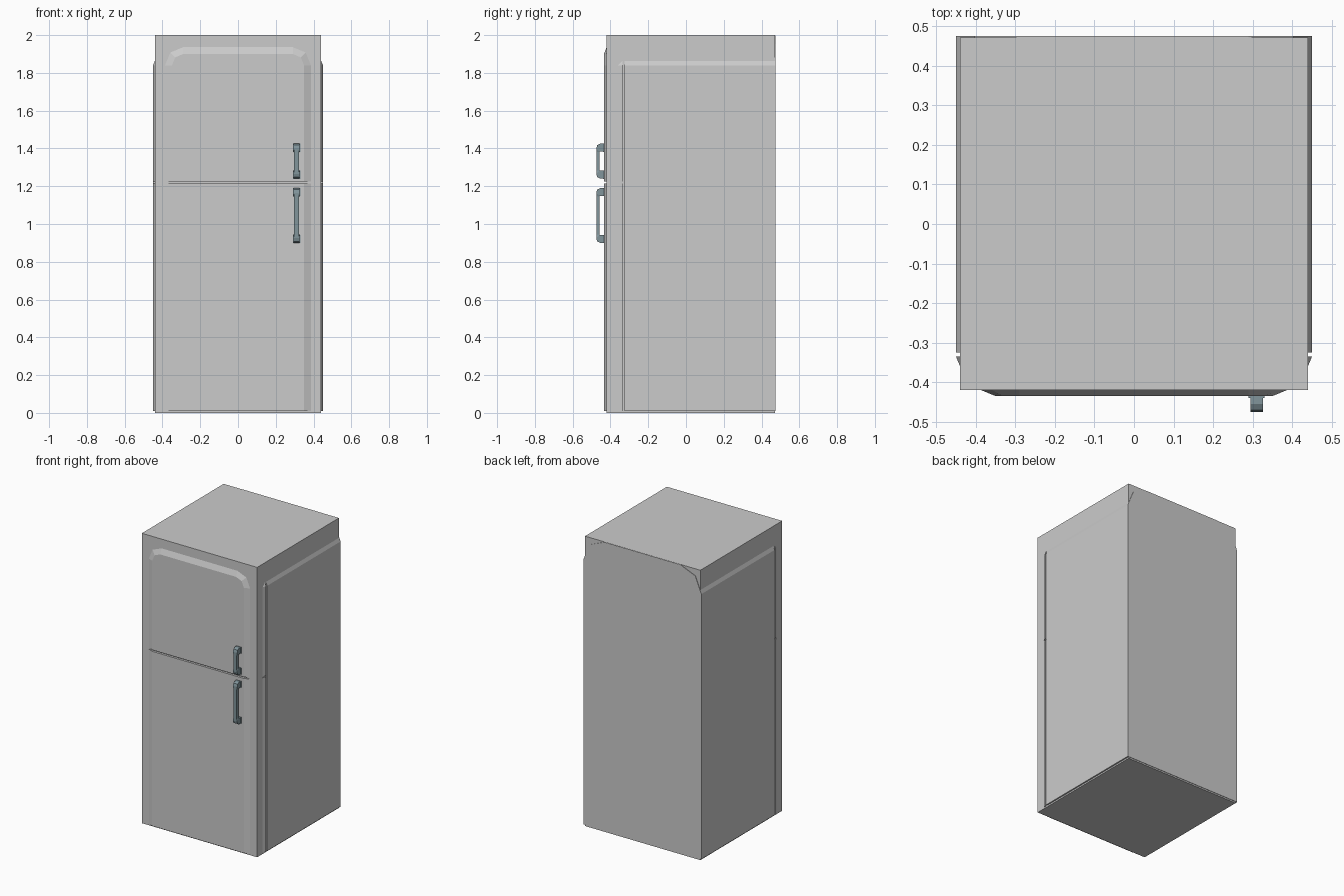
import bpy, bmesh
from math import sin, cos, pi

if "Cube" in bpy.data.objects:
    bpy.data.objects.remove(bpy.data.objects["Cube"])


def loft(name, rings, mat=None, closed_caps=True):
    """Skin a list of equal-length vertex rings and cap both ends."""
    bm = bmesh.new()
    vr = [[bm.verts.new(p) for p in ring] for ring in rings]
    n = len(rings[0])
    for a, b in zip(vr, vr[1:]):
        for i in range(n):
            j = (i + 1) % n
            bm.faces.new((a[i], a[j], b[j], b[i]))
    bm.faces.new(vr[0])
    bm.faces.new(vr[-1])
    bmesh.ops.recalc_face_normals(bm, faces=bm.faces)
    me = bpy.data.meshes.new(name)
    bm.to_mesh(me)
    bm.free()
    ob = bpy.data.objects.new(name, me)
    bpy.context.collection.objects.link(ob)
    if mat:
        me.materials.append(mat)
    return ob


def outline(y, inset, z0, z1, radius=0.0):
    """Front-view outline; the top corners are rounded when radius > 0."""
    w = 0.45 - inset
    pts = [(w, y, z0)]
    if radius:
        r, top = radius - inset, z1 - inset
        right = [(w - r + r * cos(k * pi / 4), y, top - r + r * sin(k * pi / 4))
                 for k in range(3)]
    else:
        right = [(w, y, z1)]
    pts += right
    pts += [(-x, y, z) for x, y, z in reversed(right)]
    pts.append((-w, y, z0))
    return pts


def box(name, x0, x1, y0, y1, z0, z1, mat=None):
    rect = lambda z: [(x0, y0, z), (x1, y0, z), (x1, y1, z), (x0, y1, z)]
    return loft(name, [rect(z0), rect(z1)], mat)


def door(name, z0, z1, radius=0.0):
    # side and top edges rounded towards the front in two steps
    steps = [k * pi / 4 for k in range(3)]
    rings = [outline(-0.335 - 0.1 * sin(a), 0.1 * (1 - cos(a)), z0, z1, radius)
             for a in steps]
    return loft(name, rings)


def handle(name, z0, z1, mat):
    xc, leg, front, bar = 0.31, 0.042, -0.475, -0.457
    # outer point, inner point and half width along the C-shaped grip
    half = [((-0.433, z0), (-0.433, z0 + leg), 0.016),
            ((-0.455, z0), (bar, z0 + leg), 0.016),
            ((-0.470, z0 + 0.008), (bar, z0 + leg), 0.016),
            ((front, z0 + 0.025), (bar, z0 + leg), 0.016),
            ((front, z0 + leg), (bar, z0 + leg + 0.003), 0.013)]
    flip = lambda p: (p[0], z0 + z1 - p[1])
    path = half + [(flip(o), flip(i), w) for o, i, w in reversed(half)]
    rings = [[(xc - w, *o), (xc + w, *o), (xc + w, *i), (xc - w, *i)]
             for o, i, w in path]
    loft(name, rings, mat)
    # mounting feet
    for tag, z in (("lower", z0), ("upper", z1 - leg)):
        box(f"{name}_{tag}_foot", xc - 0.02, xc + 0.02, -0.440, -0.433,
            z - 0.001, z + leg + 0.001, mat)


metal = bpy.data.materials.new("handle_metal")
metal.diffuse_color = (0.22, 0.30, 0.33, 1)
metal.use_nodes = True
metal.node_tree.nodes["Principled BSDF"].inputs["Base Color"].default_value = metal.diffuse_color

# square core block
box("core_block", -0.44, 0.44, -0.42, 0.472, 0.0, 2.0)

# rounded-top cabinet
loft("cabinet", [outline(-0.325, 0, 0.01, 1.999, 0.16),
                 outline(0.475, 0, 0.01, 1.999, 0.16)])

# doors
door("freezer_door", 1.225, 2.0, 0.16)
door("fridge_door", 0.01, 1.215)

# handles
handle("freezer_handle", 1.24, 1.425, metal)
handle("fridge_handle", 0.90, 1.19, metal)
